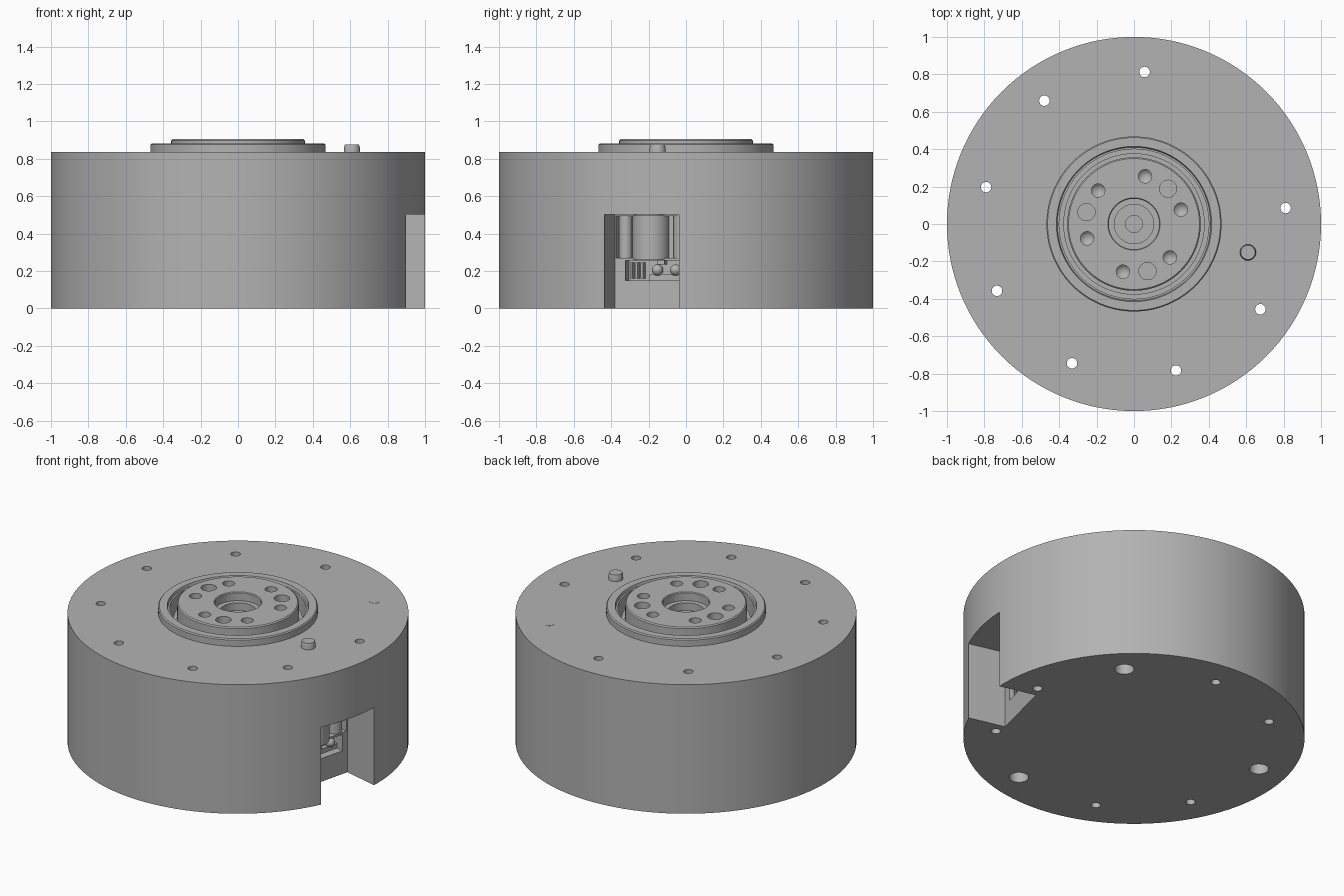
import bpy
import bmesh
from math import sin, cos, pi, radians
from mathutils import Matrix, Vector

old = bpy.data.objects.get("Cube")
if old:
    bpy.data.objects.remove(old, do_unlink=True)

grey = bpy.data.materials.new("machined grey")
grey.use_nodes = True
COLOUR = (0.45, 0.45, 0.45, 1)
grey.diffuse_color = COLOUR
grey.node_tree.nodes["Principled BSDF"].inputs["Base Color"].default_value = COLOUR

PORT_TURN = Matrix.Rotation(radians(-14), 4, "Z")
TOP = 0.835


def finish(bm, name):
    bmesh.ops.recalc_face_normals(bm, faces=bm.faces)
    mesh = bpy.data.meshes.new(name)
    bm.to_mesh(mesh)
    bm.free()
    mesh.materials.append(grey)
    obj = bpy.data.objects.new(name, mesh)
    bpy.context.collection.objects.link(obj)
    return obj


def add_lathe(bm, profile, centre=(0, 0), steps=32, turn=None):
    """Revolve an (r, z) profile that starts and ends on the axis."""
    rings = []
    for r, z in profile:
        count = 1 if r == 0 else steps
        rings.append([bm.verts.new((centre[0] + r * cos(2 * pi * i / steps),
                                    centre[1] + r * sin(2 * pi * i / steps), z))
                      for i in range(count)])
    for a, b in zip(rings, rings[1:]):
        for i in range(steps):
            j = (i + 1) % steps
            corners = [a[i % len(a)], a[j % len(a)], b[j % len(b)], b[i % len(b)]]
            bm.faces.new(list(dict.fromkeys(corners)))
    # The whole-disc caps are simpler as single polygons
    for ring in rings:
        if len(ring) == 1:
            bmesh.ops.dissolve_verts(bm, verts=ring) if flat_cap(ring[0]) else None


def flat_cap(vert):
    return all(abs(e.other_vert(vert).co.z - vert.co.z) < 1e-6 for e in vert.link_edges)


def add_box(bm, low, high, matrix=PORT_TURN):
    low, high = Vector(low), Vector(high)
    size = Matrix.Diagonal((*(high - low), 1))
    place = Matrix.Translation((low + high) / 2)
    bmesh.ops.create_cube(bm, size=1, matrix=matrix @ place @ size)


def lathe(name, profile, centre=(0, 0), steps=32):
    bm = bmesh.new()
    add_lathe(bm, profile, centre, steps)
    return finish(bm, name)


def cut(target, bm):
    cutter = finish(bm, "cutter")
    cutter.hide_render = True
    mod = target.modifiers.new("cut", "BOOLEAN")
    mod.operation, mod.solver, mod.object = "DIFFERENCE", "EXACT", cutter
    bpy.context.view_layer.objects.active = target
    bpy.ops.object.modifier_apply(modifier=mod.name)
    bpy.data.objects.remove(cutter, do_unlink=True)


def smooth(obj):
    bpy.ops.object.select_all(action="DESELECT")
    obj.select_set(True)
    bpy.context.view_layer.objects.active = obj
    bpy.ops.object.shade_smooth_by_angle(angle=radians(30))


def polar(r, degrees):
    return r * cos(radians(degrees)), r * sin(radians(degrees))


# Drum body with raised collar and annular pocket
body = lathe("drum_body", [
    (0, 0), (1, 0), (1, TOP), (0.468, TOP), (0.468, 0.875), (0.462, 0.882),
    (0.415, 0.882), (0.41, 0.865), (0.40, 0.865), (0.40, 0.74), (0, 0.74)], steps=128)

# Mounting holes, every third one widened from below
holes = bmesh.new()
for k in range(9):
    spot = polar(0.815, 46 + 40 * k)
    if k == 0:
        profile = [(0, -0.1), (0.057, -0.1), (0.057, 0.3), (0, 0.3)]
    elif k % 3 == 0:
        profile = [(0, -0.1), (0.057, -0.1), (0.057, 0.3), (0.028, 0.3), (0.028, 1), (0, 1)]
    else:
        profile = [(0, -0.1), (0.028, -0.1), (0.028, 1), (0, 1)]
    add_lathe(holes, profile, spot, 24)
cut(body, holes)

# Plugged hole face
lathe("hole_plug", [(0, TOP - 0.01), (0.028, TOP - 0.01), (0.028, TOP + 0.001), (0, TOP + 0.001)],
      polar(0.815, 46), 24)

# Side port slot, then the sockets in its back wall
for low, high in [((0.74, -0.206, -0.1), (1.2, 0.206, 0.502)),
                  ((0.66, -0.15, 0.15), (0.8, 0.17, 0.255)),
                  ((0.69, -0.2, 0.268), (0.8, 0.2, 0.495))]:
    slot = bmesh.new()
    add_box(slot, low, high)
    cut(body, slot)
smooth(body)

# Rounded cover and ribs in the upper part of the port
cover = bmesh.new()
for y, r in [(-0.02, 0.1), (0.15, 0.045), (-0.16, 0.035)]:
    spot = PORT_TURN @ Vector((0.69, y, 0))
    add_lathe(cover, [(0, 0.262), (r, 0.262), (r, 0.5), (0, 0.5)], spot.xy, 32)
smooth(finish(cover, "port_cover"))

# Connector: terminal block, contact pins and two screw heads
block = bmesh.new()
add_box(block, (0.65, -0.03, 0.15), (0.69, 0.17, 0.18))
for y in (-0.13, -0.1, -0.07):
    add_box(block, (0.65, y, 0.16), (0.72, y + 0.012, 0.245))
add_box(block, (0.65, 0.02, 0.235), (0.72, 0.06, 0.255))
finish(block, "terminal_block")
screws = bmesh.new()
for y in (0.015, 0.115):
    bmesh.ops.create_uvsphere(screws, u_segments=20, v_segments=10, radius=0.03,
                              matrix=PORT_TURN @ Matrix.Translation((0.69, y, 0.205)))
smooth(finish(screws, "terminal_screws"))

# Output hub with stepped bore
hub = lathe("output_hub", [
    (0, 0.73), (0.378, 0.73), (0.378, 0.80), (0.357, 0.80), (0.357, 0.898), (0.35, 0.905),
    (0.14, 0.905), (0.135, 0.90), (0.135, 0.85), (0.105, 0.85), (0.105, 0.80),
    (0.045, 0.80), (0.045, 0.76), (0, 0.76)], steps=96)

# Hub bolt holes: six drilled with cone ends, three flat dowel holes
bolts = bmesh.new()
for k in range(6):
    add_lathe(bolts, [(0, 0.80), (0.036, 0.84), (0.036, 1), (0, 1)],
              polar(0.262, 17 + 60 * k), 24)
for k in range(3):
    add_lathe(bolts, [(0, 0.81), (0.046, 0.81), (0.046, 1), (0, 1)],
              polar(0.262, 46 + 120 * k), 24)
cut(hub, bolts)
smooth(hub)

# Locating pin on the top face
pin = lathe("locating_pin", [(0, 0.82), (0.043, 0.82), (0.043, 0.858), (0.038, 0.875), (0, 0.875)],
            polar(0.628, -14), 32)
smooth(pin)
